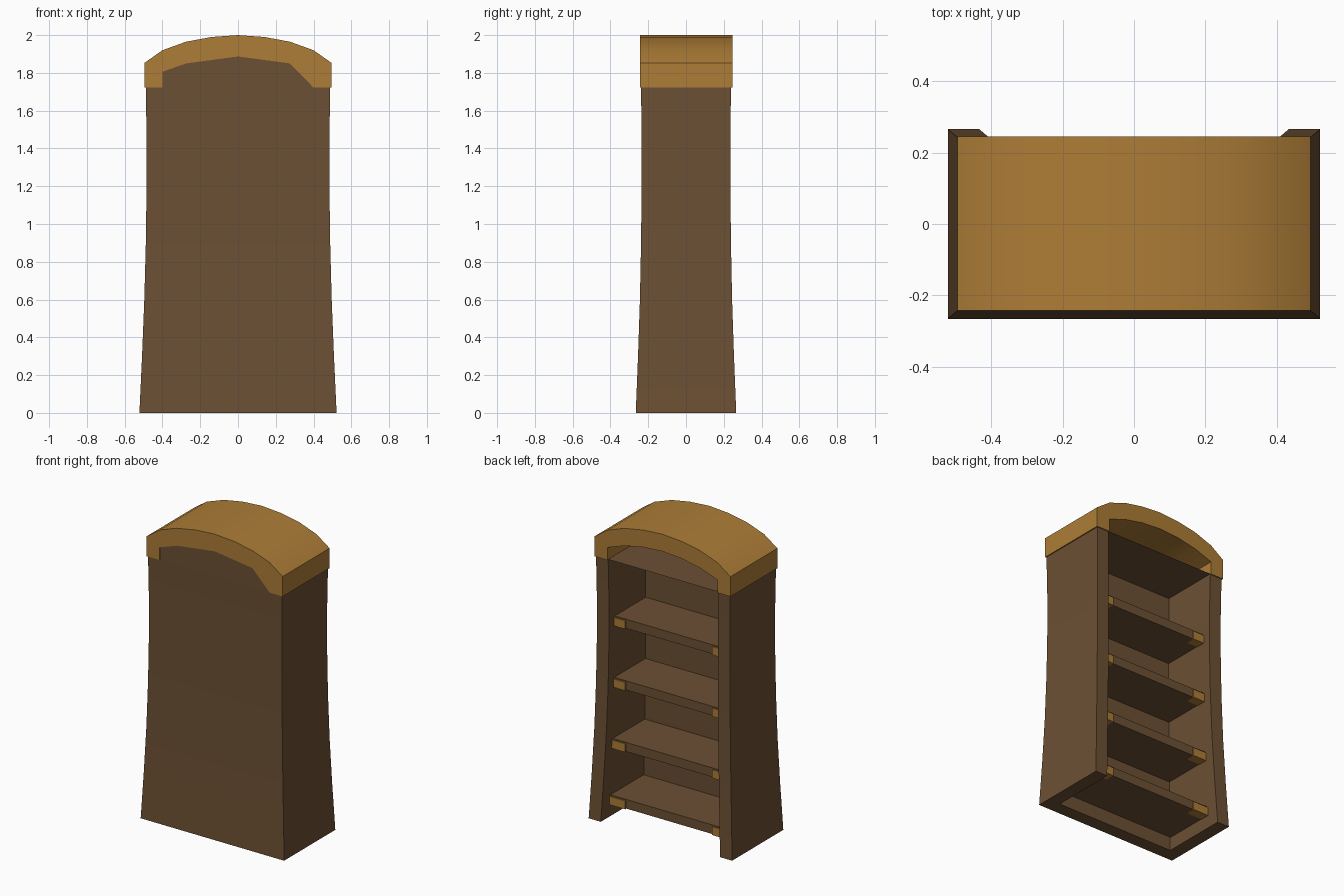
import bpy, bmesh, math

if "Cube" in bpy.data.objects:
    bpy.data.objects.remove(bpy.data.objects["Cube"])


def material(name, rgb):
    m = bpy.data.materials.new(name)
    m.diffuse_color = (*rgb, 1)
    m.use_nodes = True
    m.node_tree.nodes["Principled BSDF"].inputs["Base Color"].default_value = m.diffuse_color
    return m


wood = material("dark_wood", (0.15, 0.08, 0.034))
gold = material("golden_wood", (0.42, 0.205, 0.038))


def loft(name, rings, mat):
    """Skin a list of matching closed rings and close both ends."""
    bm = bmesh.new()
    vs = [[bm.verts.new(p) for p in r] for r in rings]
    n = len(vs[0])
    for a, b in zip(vs, vs[1:]):
        for i in range(n):
            j = (i + 1) % n
            bm.faces.new((a[i], a[j], b[j], b[i]))
    ends = [bm.faces.new(vs[0][::-1]), bm.faces.new(vs[-1])]
    bmesh.ops.triangulate(bm, faces=ends)
    bmesh.ops.recalc_face_normals(bm, faces=bm.faces)
    me = bpy.data.meshes.new(name)
    bm.to_mesh(me)
    bm.free()
    me.materials.append(mat)
    ob = bpy.data.objects.new(name, me)
    bpy.context.collection.objects.link(ob)
    bpy.ops.object.select_all(action='DESELECT')
    ob.select_set(True)
    bpy.context.view_layer.objects.active = ob
    bpy.ops.object.shade_smooth_by_angle(angle=math.radians(30))
    return ob


def box(name, x0, x1, y0, y1, z0, z1, mat):
    return loft(name, [[(x0, y0, z), (x1, y0, z), (x1, y1, z), (x0, y1, z)]
                       for z in (z0, z1)], mat)


def extrude_y(name, profile, y0, y1, mat):
    return loft(name, [[(x, y, z) for x, z in profile] for y in (y0, y1)], mat)


def mirror(half):
    """Left-to-right profile from points running from the centre outwards."""
    return [(-x, z) for x, z in half[:0:-1]] + half


# Flared carcass: U-shaped section (two sides and a closed panel), open at +y
T = 0.088
body = [(0, 0.522, 0.266), (0.3, 0.508, 0.254), (0.6, 0.496, 0.244),
        (0.9, 0.488, 0.238), (1.2, 0.484, 0.235), (1.45, 0.484, 0.235),
        (1.725, 0.488, 0.238)]


def u_ring(z, w, d):
    i = w - T
    return [(x, y, z) for x, y in ((-w, d), (-w, -d), (w, -d), (w, d), (i, d),
                                   (i, T - d), (-i, T - d), (-i, d))]


loft("carcass", [u_ring(*s) for s in body], wood)

# Arched cap
outer = mirror([(0, 2.0), (0.14, 1.99), (0.275, 1.965), (0.4, 1.92),
                (0.495, 1.853), (0.495, 1.722)])
inner = mirror([(0, 1.887), (0.14, 1.877), (0.275, 1.85), (0.4, 1.806),
                (0.4, 1.722)])
extrude_y("arched_cap", outer + inner[::-1], -0.243, 0.245, gold)

# Panel filling the arch
extrude_y("arch_panel", inner, -0.238, -0.15, wood)

# Shelves with golden end brackets
for k, (top, half) in enumerate([(0.145, 0.44), (0.52, 0.42),
                                 (0.925, 0.41), (1.33, 0.405)], 1):
    box(f"shelf_{k}", -half, half, -0.17, 0.175, top - 0.06, top, wood)
    for side, s in (("left", -1), ("right", 1)):
        a, b = sorted((s * 0.315, s * half))
        box(f"shelf_bracket_{side}_{k}", a, b, 0.12, 0.182,
            top - 0.063, top - 0.008, gold)
